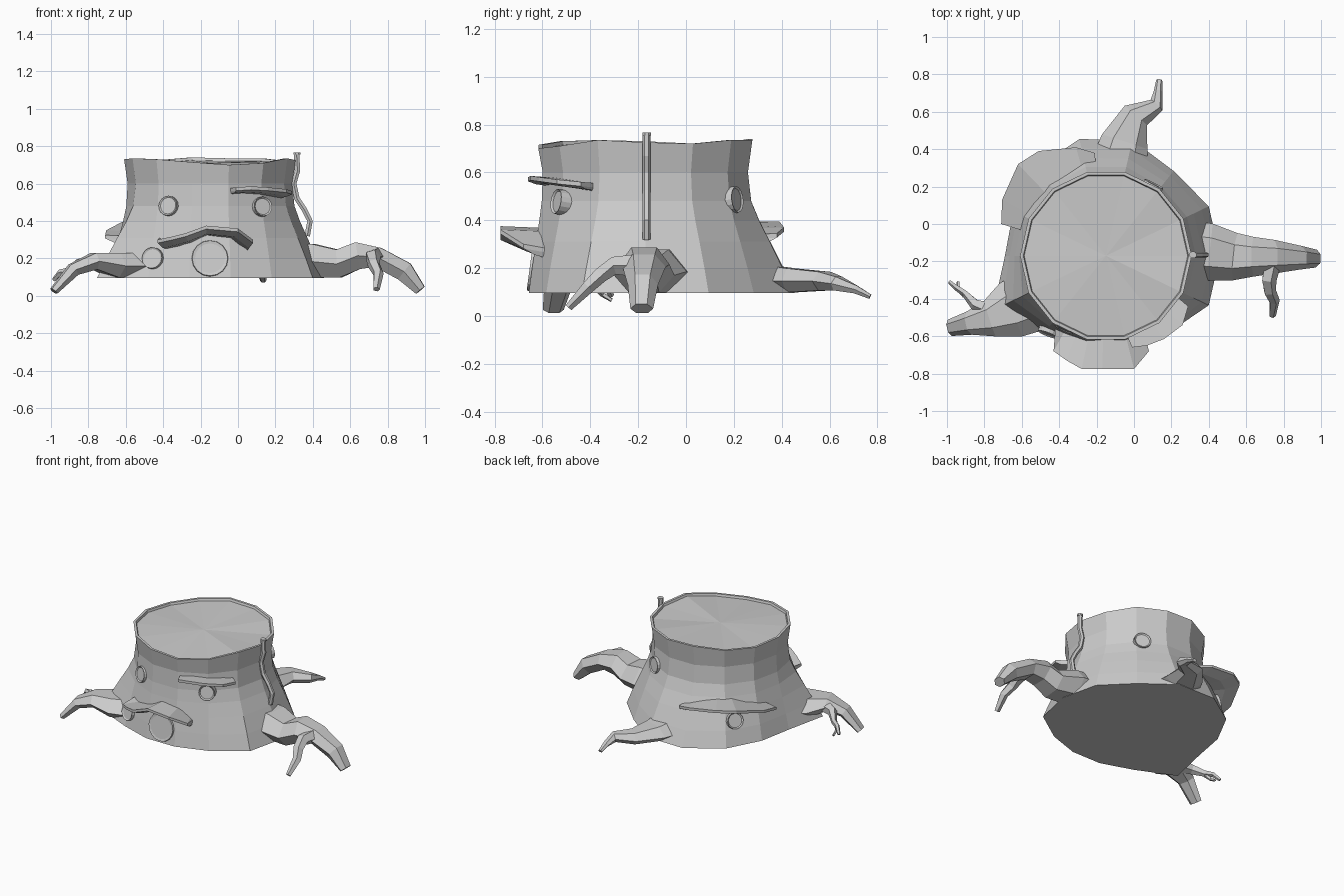
import bpy, bmesh
from math import sin, cos, pi, radians
from mathutils import Vector, Matrix
from mathutils.bvhtree import BVHTree

if "Cube" in bpy.data.objects:
    bpy.data.objects.remove(bpy.data.objects["Cube"])

CX, CY = -0.15, -0.17   # trunk axis
N = 14


def finish(name, bm):
    bmesh.ops.recalc_face_normals(bm, faces=bm.faces[:])
    me = bpy.data.meshes.new(name)
    bm.to_mesh(me)
    bm.free()
    ob = bpy.data.objects.new(name, me)
    bpy.context.collection.objects.link(ob)
    return ob


def bridge(bm, a, b):
    n = len(a)
    for i in range(n):
        j = (i + 1) % n
        bm.faces.new((a[i], a[j], b[j], b[i]))


def stump():
    base = [.61, .61, .58, .635, .64, .60, .55, .54, .67, .53, .50, .50, .53, .61]
    rim = [.725, .72, .735, .735, .74, .725, .72, .73, .735, .73, .715, .70, .71, .735]
    levels = [(.095, 1), (.2, .76), (.31, .48), (.4, .24), (.48, .07), (.6, 0), (None, 0)]
    bm = bmesh.new()

    def ring(fr, fz):
        return [bm.verts.new((CX + fr(i) * cos(2 * pi * i / N),
                              CY + fr(i) * sin(2 * pi * i / N), fz(i))) for i in range(N)]
    rings = []
    for z, w in levels:
        if z is None:
            rings.append(ring(lambda i: .459, lambda i: rim[i]))
        else:
            rings.append(ring(lambda i: .44 + (base[i] - .44) * w, lambda i: z))
    # thin raised rim around the cut face
    rings.append(ring(lambda i: .442, lambda i: rim[i]))
    rings.append(ring(lambda i: .437, lambda i: rim[i] - .015))
    for a, b in zip(rings, rings[1:]):
        bridge(bm, a, b)
    bm.faces.new(rings[0])
    mid = bm.verts.new((CX, CY, .71))
    for i in range(N):
        bm.faces.new((rings[-1][i], rings[-1][(i + 1) % N], mid))
    bm.normal_update()
    tree = BVHTree.FromBMesh(bm)
    finish("stump", bm)
    return tree


def limb(name, path, sides=6, flat=0):
    """Tapering limb; path rows are x, y, z, width, height. First rings sit on the base plane."""
    bm = bmesh.new()
    P = [Vector(p[:3]) for p in path]
    rings, side = [], None
    for k, p in enumerate(path):
        t = (P[min(k + 1, len(P) - 1)] - P[max(k - 1, 0)]).normalized()
        s = t.cross(Vector((0, 0, 1)))
        if s.length < .25:
            s = side or t.cross(Vector((1, 0, 0)))
        s.normalize()
        side = s
        u = s.cross(t)
        ring = []
        for i in range(sides):
            a = 2 * pi * (i + .5 * (sides != 6)) / sides
            co = P[k] + s * (p[3] / 2 * cos(a) * 1.06) + u * (p[4] / 2 * sin(a) * 1.12)
            if k < flat:
                co.z = max(co.z, .098)
            ring.append(bm.verts.new(co))
        rings.append(ring)
    for a, b in zip(rings, rings[1:]):
        bridge(bm, a, b)
    bm.faces.new(rings[0])
    bm.faces.new(rings[-1])
    return finish(name, bm)


def bracket(name, edge, thick=.045):
    """Shelf fungus: outer edge points joined back into the trunk."""
    bm = bmesh.new()
    rows = [[], [], [], []]
    for x, y, z in edge:
        d = Vector((x - CX, y - CY, 0))
        root = Vector((CX, CY, z)) + d.normalized() * .41
        out = Vector((x, y, z))
        mid = root.lerp(out, .65)
        for row, v, dz in zip(rows, (root, out, out, mid), (-.008, 0, -.018, -thick)):
            row.append(bm.verts.new(v + Vector((0, 0, dz))))
    rows.append([bm.verts.new(v.co - Vector((0, 0, thick))) for v in rows[0]])
    cols = list(zip(*rows))
    for a, b in zip(cols, cols[1:]):
        bridge(bm, a, b)
    bm.faces.new(cols[0])
    bm.faces.new(cols[-1])
    return finish(name, bm)


def knot(name, tree, ang, z, r, depth):
    a = radians(ang)
    d = Vector((cos(a), sin(a), 0))
    hit, nor, _, _ = tree.ray_cast(Vector((CX, CY, z)) + d * 2, -d)
    if nor.dot(d) < 0:
        nor = -nor
    rot = nor.to_track_quat('Z', 'Y').to_matrix().to_4x4()
    bm = bmesh.new()
    bmesh.ops.create_cone(bm, cap_ends=True, segments=16, radius1=r, radius2=r * .95,
                          depth=depth * 2)
    top = max(bm.faces, key=lambda f: f.calc_center_median().z)
    bmesh.ops.inset_region(bm, faces=[top], thickness=r * .15, depth=0)
    bmesh.ops.translate(bm, verts=top.verts[:], vec=(0, 0, -depth * .3))
    bm.transform(Matrix.Translation(hit) @ rot)
    return finish(name, bm)


tree = stump()

# three main roots with side twigs
limb("right_root", [(.28, -.14, .18, .30, .20), (.40, -.15, .185, .29, .19), (.54, -.175, .17, .24, .16),
                    (.64, -.175, .215, .20, .15), (.75, -.175, .205, .17, .11), (.89, -.18, .13, .12, .11),
                    (.975, -.185, .03, .09, .06)], flat=3)
limb("right_root_twig", [(.74, -.20, .21, .09, .09), (.72, -.30, .21, .08, .07), (.725, -.36, .17, .065, .06),
                         (.75, -.41, .12, .055, .05), (.74, -.49, .035, .035, .03)], 5)
limb("left_root", [(-.48, -.38, .16, .34, .15), (-.66, -.46, .16, .29, .14), (-.77, -.505, .185, .19, .09),
                   (-.88, -.53, .14, .12, .07), (-.985, -.555, .025, .085, .04)], flat=2)
limb("left_root_twig", [(-.74, -.47, .18, .10, .08), (-.85, -.43, .165, .06, .06), (-.905, -.37, .13, .035, .04),
                        (-.95, -.34, .125, .03, .03), (-.985, -.31, .085, .02, .02)], 5)
limb("left_root_twig_fork", [(-.905, -.38, .13, .03, .03), (-.94, -.35, .09, .02, .02),
                             (-.94, -.31, .065, .015, .015)], 5)
limb("back_root", [(-.08, .30, .15, .30, .14), (-.05, .44, .145, .24, .11), (.01, .58, .145, .15, .08),
                   (.12, .635, .135, .08, .06), (.13, .71, .11, .045, .035), (.135, .77, .08, .03, .02)], flat=3)

# shelf fungi
bracket("front_fungus", [(-.42, -.55, .31), (-.43, -.68, .30), (-.36, -.73, .315), (-.28, -.775, .335),
                         (-.17, -.775, .375), (0, -.775, .36), (.08, -.68, .30), (.05, -.57, .28)])
bracket("upper_fungus", [(-.05, -.57, .575), (-.01, -.66, .58), (.07, -.65, .585), (.16, -.615, .58),
                         (.26, -.54, .57), (.29, -.44, .56), (.22, -.38, .555)], .03)
bracket("back_fungus", [(-.60, -.03, .32), (-.71, .00, .325), (-.705, .13, .35), (-.62, .32, .395),
                        (-.51, .39, .395), (-.31, .41, .37), (-.21, .38, .345), (-.24, .28, .34)])

# round knots on the bark
for name, ang, z, r, d in [("knot_front_left", 240, .48, .056, .02), ("knot_front_right", 308, .475, .055, .025),
                           ("knot_low_left", 233, .2, .06, .02), ("knot_low_front", 270, .2, .1, .01),
                           ("knot_back_right", 56, .485, .058, .02), ("knot_back_left", 135, .255, .058, .02)]:
    knot(name, tree, ang, z, r, d)

# climbing stem with small cap
limb("stem", [(x, -.165, z, .03, .03) for x, z in
              [(.37, .32), (.385, .40), (.355, .46), (.315, .52), (.298, .60), (.318, .67), (.313, .76)]])
limb("stem_cap", [(.315, -.165, .755, .036, .036), (.315, -.165, .767, .036, .036)], 8)
